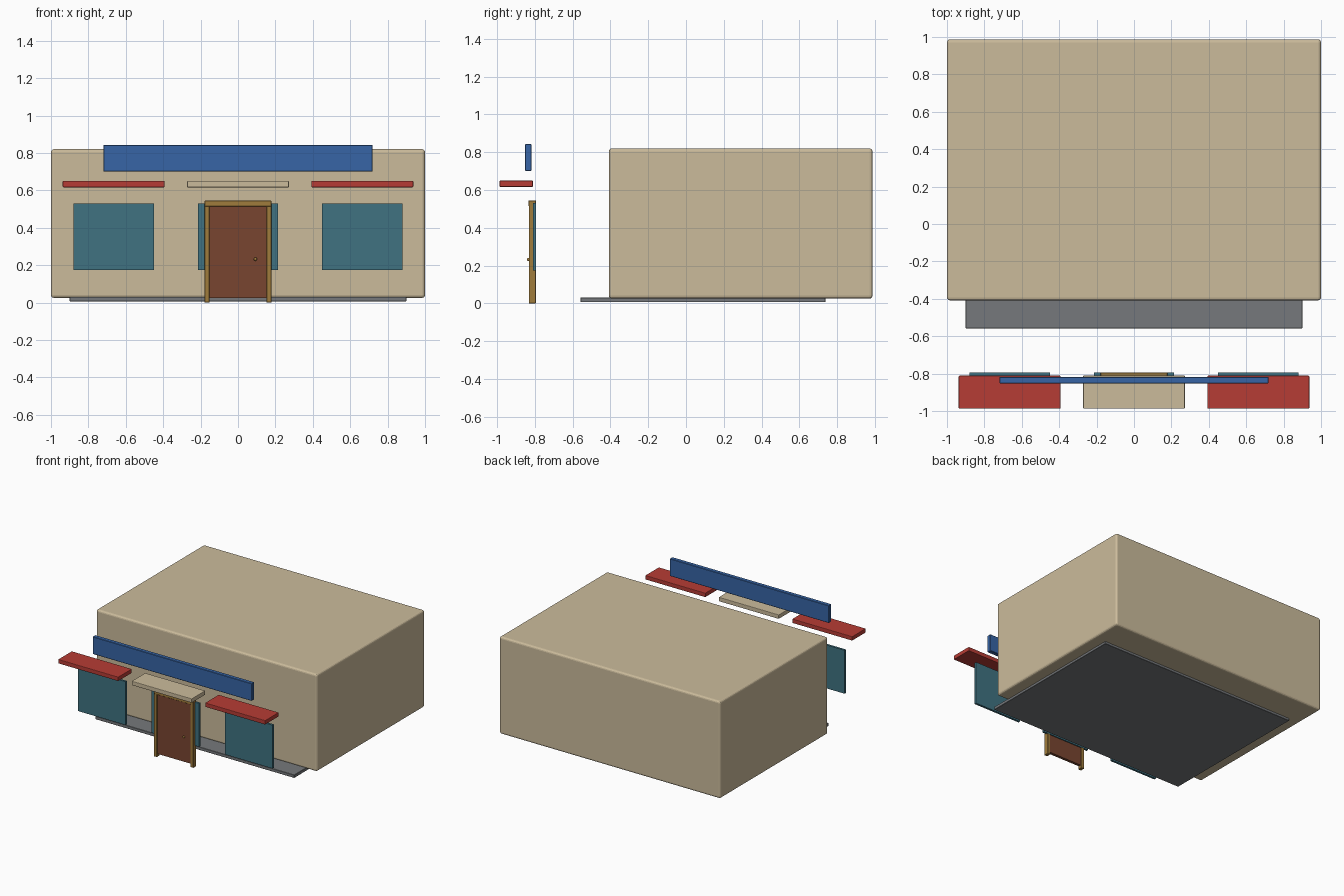
import bpy, bmesh, math
from mathutils import Vector

if "Cube" in bpy.data.objects:
    bpy.data.objects.remove(bpy.data.objects["Cube"])


def material(name, rgb):
    m = bpy.data.materials.new(name)
    m.diffuse_color = (*rgb, 1)
    m.use_nodes = True
    m.node_tree.nodes["Principled BSDF"].inputs["Base Color"].default_value = m.diffuse_color
    return m


TAN = material("tan", (0.60, 0.50, 0.33))
RED = material("red", (0.47, 0.045, 0.035))
BLUE = material("blue", (0.038, 0.13, 0.38))
GLASS = material("glass", (0.05, 0.17, 0.22))
OCHRE = material("ochre", (0.35, 0.20, 0.045))
BROWN = material("brown", (0.19, 0.06, 0.03))
GREY = material("grey", (0.18, 0.19, 0.20))


def box(name, x, y, z, mat, bevel=0.0, segments=2):
    """Box from (min, max) ranges, with optional rounded edges."""
    lo, hi = Vector((x[0], y[0], z[0])), Vector((x[1], y[1], z[1]))
    mesh = bpy.data.meshes.new(name)
    bm = bmesh.new()
    bmesh.ops.create_cube(bm, size=1)
    bmesh.ops.scale(bm, vec=hi - lo, verts=bm.verts)
    bm.to_mesh(mesh)
    bm.free()
    mesh.materials.append(mat)
    ob = bpy.data.objects.new(name, mesh)
    ob.location = (lo + hi) / 2
    bpy.context.collection.objects.link(ob)
    if bevel:
        mod = ob.modifiers.new("bevel", "BEVEL")
        mod.width, mod.segments = bevel, segments
    return ob


# Main building block and the floor slab beneath it
box("building", (-1, 1), (-0.408, 0.987), (0.025, 0.82), TAN, 0.016, 3)
box("floor_slab", (-0.9, 0.9), (-0.558, 0.738), (0.006, 0.031), GREY, 0.002, 1)

# Sign board
box("sign_board", (-0.72, 0.72), (-0.852, -0.818), (0.70, 0.843), BLUE, 0.003, 1)

# Three windows, each under its own awning
for side, cx, mat in (("left", -0.665, RED), ("centre", 0, TAN), ("right", 0.665, RED)):
    box(f"window_{side}", (cx - 0.215, cx + 0.215), (-0.811, -0.793), (0.175, 0.53), GLASS)
    box(f"awning_{side}", (cx - 0.272, cx + 0.272), (-0.987, -0.811), (0.616, 0.65), mat, 0.004, 2)

# Door leaf and frame
box("door", (-0.153, 0.153), (-0.825, -0.802), (0.025, 0.515), BROWN)
for side, s in (("left", -1), ("right", 1)):
    box(f"door_post_{side}", sorted((s * 0.152, s * 0.179)), (-0.832, -0.795), (0, 0.545), OCHRE, 0.002, 1)
box("door_lintel", (-0.179, 0.179), (-0.833, -0.794), (0.513, 0.545), OCHRE, 0.002, 1)

# Door knob
bpy.ops.mesh.primitive_uv_sphere_add(segments=16, ring_count=10, radius=0.009,
                                     location=(0.093, -0.834, 0.232))
knob = bpy.context.object
knob.name = "door_knob"
knob.data.materials.append(OCHRE)
bpy.ops.object.shade_smooth()
